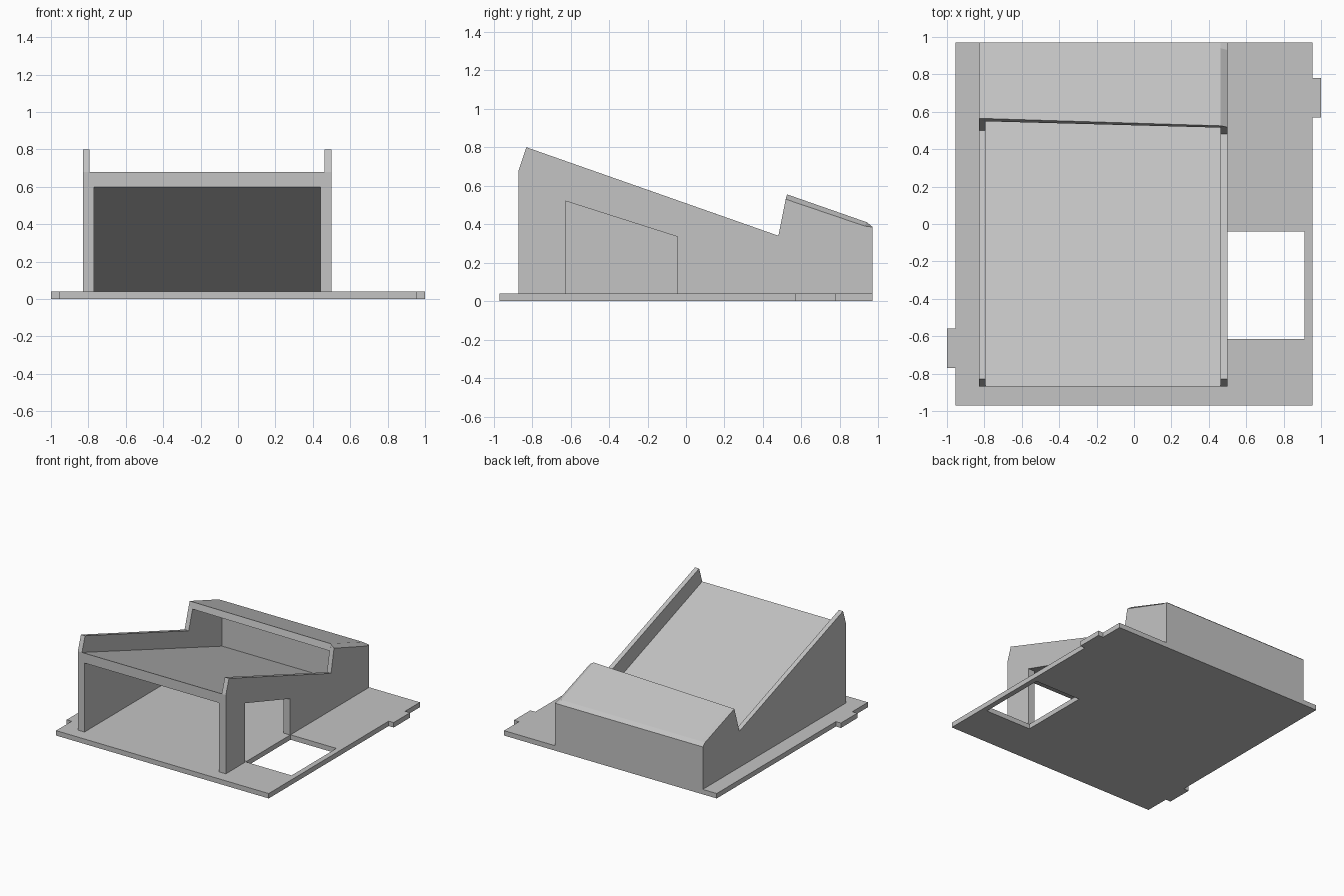
import bpy
import bmesh

cube = bpy.data.objects.get("Cube")
if cube:
    bpy.data.objects.remove(cube, do_unlink=True)

gray = bpy.data.materials.new("plain_gray")
gray.use_nodes = True
gray.diffuse_color = (0.55, 0.55, 0.55, 1)
gray.node_tree.nodes["Principled BSDF"].inputs["Base Color"].default_value = gray.diffuse_color


def loft(name, rings):
    """Closed solid skinned through matching rings of 3D points."""
    bm = bmesh.new()
    loops = [[bm.verts.new(p) for p in ring] for ring in rings]
    for a, b in zip(loops, loops[1:]):
        for i in range(len(a)):
            j = (i + 1) % len(a)
            bm.faces.new((a[i], a[j], b[j], b[i]))
    bm.faces.new(loops[0])
    bm.faces.new(loops[-1])
    bmesh.ops.recalc_face_normals(bm, faces=bm.faces[:])
    mesh = bpy.data.meshes.new(name)
    bm.to_mesh(mesh)
    bm.free()
    mesh.materials.append(gray)
    obj = bpy.data.objects.new(name, mesh)
    bpy.context.collection.objects.link(obj)
    return obj


def side_prism(name, x0, x1, profile):
    """Extrude a (y, z) profile along x."""
    return loft(name, [[(x, y, z) for y, z in profile] for x in (x0, x1)])


def plan_prism(name, z0, z1, outline):
    """Extrude an (x, y) outline along z."""
    return loft(name, [[(x, y, z) for x, y in outline] for z in (z0, z1)])


T = 0.04                     # plate top
L, R = -0.83, 0.50           # outer faces of the housing
F, B = -0.87, 0.97           # front and back of the housing
WALL, LINER = 0.037, 0.06    # upper and lower wall thickness

# Base plate with two edge tabs and a rectangular window
E = 0.955
base = plan_prism("base_plate", 0, T, [
    (-E, -B), (E, -B), (E, 0.57), (1, 0.57), (1, 0.78), (E, 0.78), (E, B),
    (-E, B), (-E, -0.56), (-1, -0.56), (-1, -0.77), (-E, -0.77)])
cutter = plan_prism("window_cutter", -0.1, 0.2,
                    [(R, -0.615), (0.912, -0.615), (0.912, -0.04), (R, -0.04)])
cutter.hide_render = True
cut = base.modifiers.new("window", 'BOOLEAN')
cut.object = cutter
cut.solver = 'EXACT'
bpy.context.view_layer.objects.active = base
bpy.ops.object.modifier_apply(modifier="window")
bpy.data.objects.remove(cutter, do_unlink=True)

# Side walls: the left one has a doorway under the deck
door = [(-0.045, T), (-0.045, 0.335), (-0.625, 0.52), (-0.625, T)]
front_edge = [(F, T), (F, 0.68), (-0.83, 0.80)]
side_prism("right_wall", L, L + WALL, front_edge + [
    (0.50, 0.333), (0.565, 0.54), (0.94, 0.41), (B, 0.385), (B, T)])
side_prism("left_wall", R - WALL, R, front_edge + [
    (0.48, 0.34), (0.518, 0.53), (0.93, 0.39), (B, 0.385), (B, T)] + door)

# Thicker lower part of the walls, carrying the deck
liner = [(F, T), (F, 0.64), (0.88, 0.05), (0.88, T)]
side_prism("right_liner", L + WALL, L + LINER, liner)
side_prism("left_liner", R - LINER, R - WALL, liner + door)

# Sloping deck between the walls
side_prism("sloping_deck", L + WALL, R - WALL,
           [(F, 0.60), (F, 0.68), (0.94, T), (0.88, T)])

# Back wall and the hood leaning forward from it
side_prism("back_wall", L + WALL, R - WALL,
           [(0.93, T), (0.93, 0.36), (B, 0.36), (B, T)])
tail = [(B, 0.385), (B, 0.35), (0.93, 0.35)]
stations = [
    (L, [(0.565, 0.54), (0.94, 0.41)] + tail + [(0.55, 0.49)]),
    (R - WALL, [(0.525, 0.555), (0.94, 0.41)] + tail + [(0.515, 0.50)]),
    (R, [(0.518, 0.53), (0.93, 0.39)] + tail + [(0.508, 0.48)])]
loft("back_hood", [[(x, y, z) for y, z in ring] for x, ring in stations])
